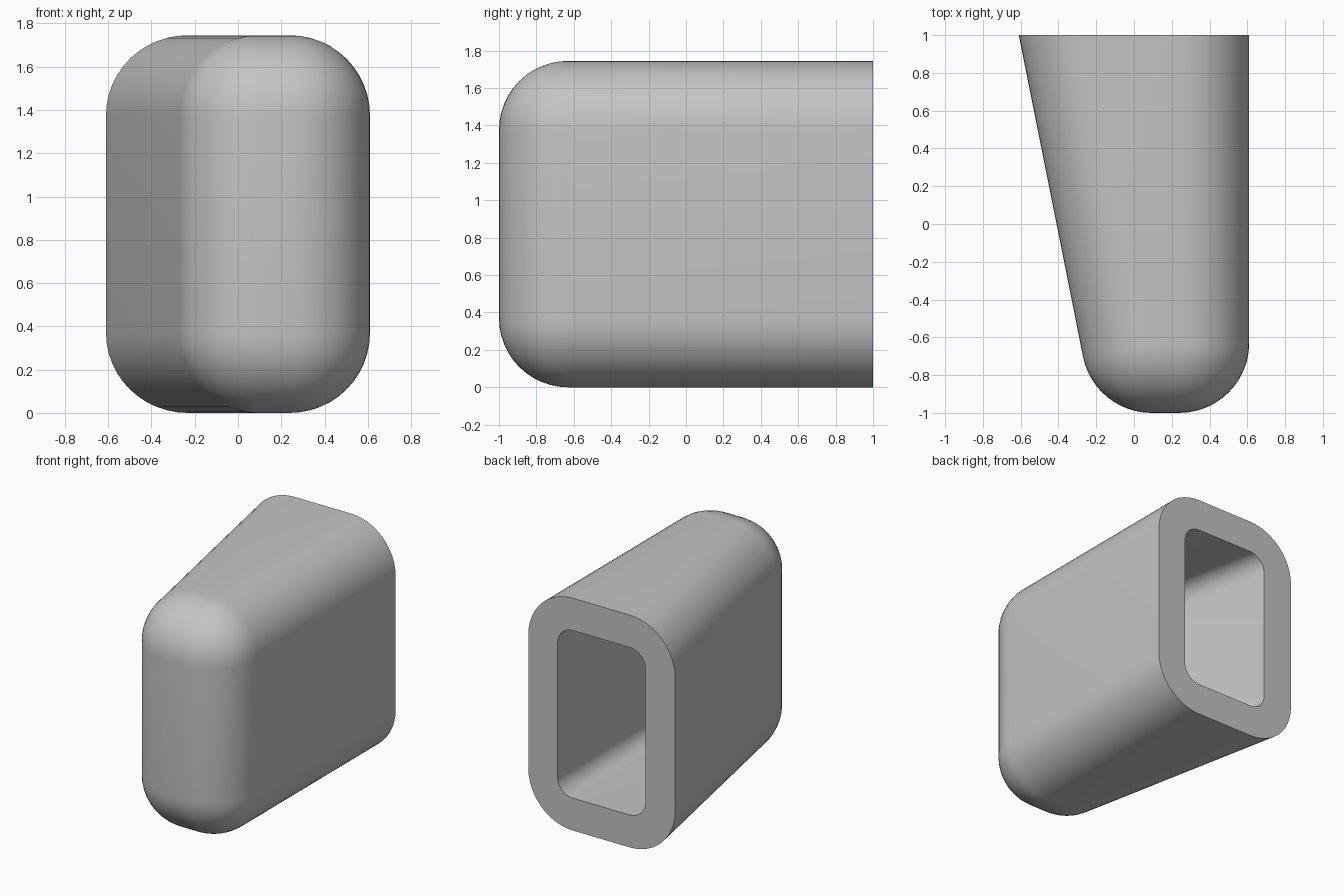
import bpy, bmesh
from math import sin, cos, pi, atan2

cube = bpy.data.objects.get("Cube")
if cube:
    bpy.data.objects.remove(cube, do_unlink=True)

HEIGHT, HALF_WIDTH, BACK = 1.745, 0.61, 1.0
OUTER_R, WALL = 0.37, 0.243
STEPS = 12

# Plan outline that the rounded skin is offset from
front_right = (HALF_WIDTH - OUTER_R, -BACK + OUTER_R)
front_left = (0.093, front_right[1])
slant = 0.2
lean = atan2(slant, 1)
back_left_x = -HALF_WIDTH + OUTER_R / cos(lean)


def ring(bm, offset, z):
    """Open horizontal loop from the back, around the nose, to the back."""
    pts = [(front_right[0] + offset, BACK)]
    arcs = ((front_right, 0, -pi / 2), (front_left, -pi / 2, -pi + lean))
    for (cx, cy), start, end in arcs:
        for i in range(STEPS + 1):
            a = start + (end - start) * i / STEPS
            pts.append((cx + offset * cos(a), cy + offset * sin(a)))
    pts.append((back_left_x - offset / cos(lean), BACK))
    return [bm.verts.new((x, y, z)) for x, y in pts]


def skin(bm, radius):
    """Rounded wedge surface, open at the back."""
    rings = []
    for side, centre in ((-1, OUTER_R), (1, HEIGHT - OUTER_R)):
        for i in range(STEPS + 1):
            t = i / STEPS if side > 0 else 1 - i / STEPS
            a = t * pi / 2
            rings.append(ring(bm, radius * cos(a), centre + side * radius * sin(a)))
    for low, high in zip(rings, rings[1:]):
        for j in range(len(low) - 1):
            bm.faces.new((low[j], low[j + 1], high[j + 1], high[j]))
    # Flat top and bottom
    for r in (rings[0], rings[-1]):
        bm.faces.new((r[0], r[1], r[-2], r[-1]))
    return rings


bm = bmesh.new()
outer = skin(bm, OUTER_R)
inner = skin(bm, OUTER_R - WALL)

# Flat rim joining the outer skin to the cavity
for k in (0, -1):
    for i in range(len(outer) - 1):
        bm.faces.new((outer[i][k], outer[i + 1][k], inner[i + 1][k], inner[i][k]))
    bm.faces.new((outer[k][0], outer[k][-1], inner[k][-1], inner[k][0]))

bmesh.ops.remove_doubles(bm, verts=bm.verts[:], dist=0.0001)
bmesh.ops.recalc_face_normals(bm, faces=bm.faces[:])
mesh = bpy.data.meshes.new("hollow_wedge_shell")
bm.to_mesh(mesh)
bm.free()

grey = bpy.data.materials.new("plain grey")
grey.use_nodes = True
colour = (0.55, 0.55, 0.55, 1)
grey.diffuse_color = colour
grey.node_tree.nodes["Principled BSDF"].inputs["Base Color"].default_value = colour
mesh.materials.append(grey)

shell = bpy.data.objects.new("hollow_wedge_shell", mesh)
bpy.context.collection.objects.link(shell)
bpy.ops.object.select_all(action="DESELECT")
shell.select_set(True)
bpy.context.view_layer.objects.active = shell
bpy.ops.object.shade_smooth_by_angle(angle=pi / 6)
